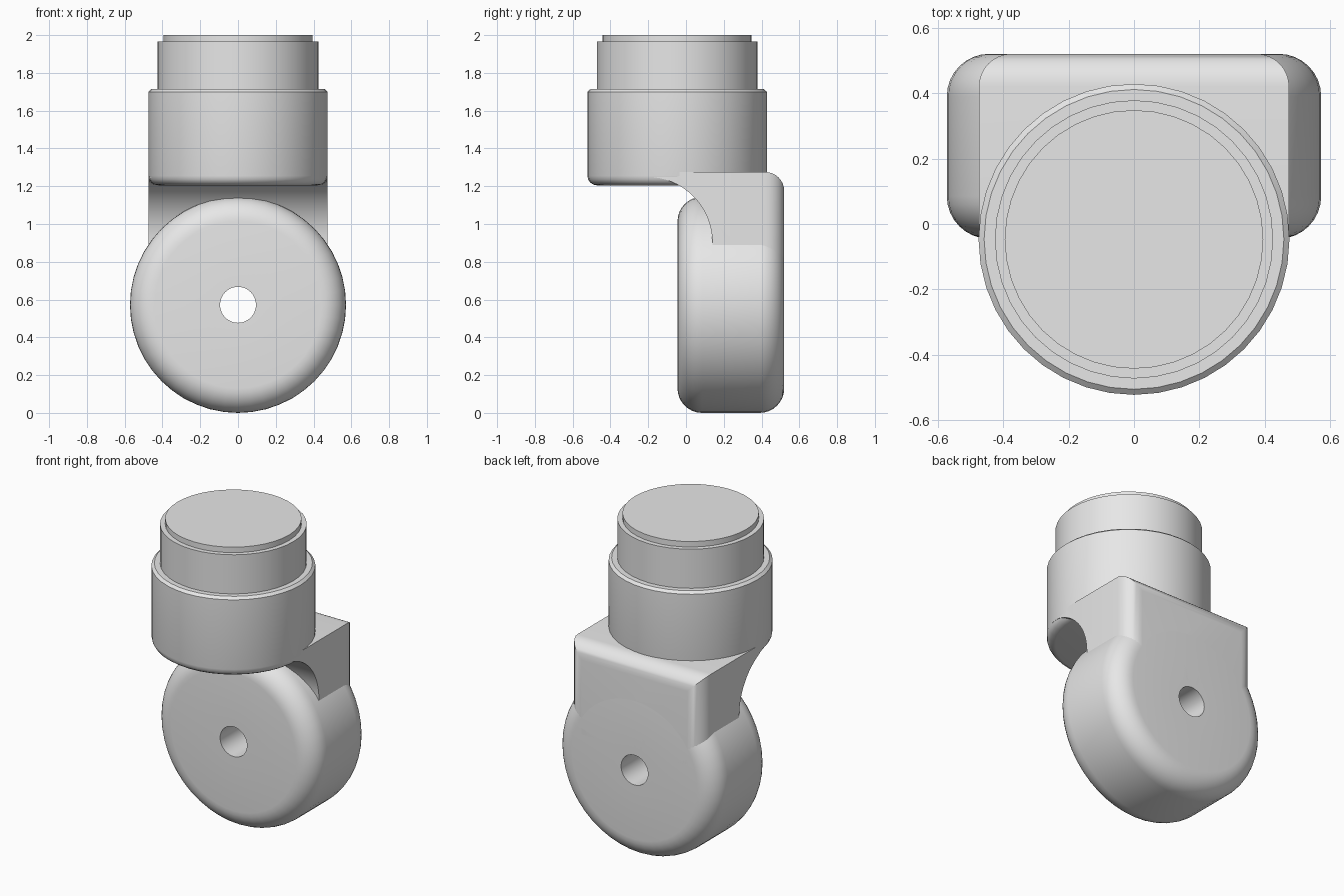
import bpy, bmesh
from math import sin, cos, pi, radians
from mathutils import Vector, Matrix

cube = bpy.data.objects.get("Cube")
if cube:
    bpy.data.objects.remove(cube)

grey = bpy.data.materials.new("plain_grey")
grey.use_nodes = True
colour = (0.8, 0.8, 0.8, 1)
grey.diffuse_color = colour
grey.node_tree.nodes["Principled BSDF"].inputs["Base Color"].default_value = colour


def add_object(name, bm):
    bmesh.ops.recalc_face_normals(bm, faces=bm.faces)
    mesh = bpy.data.meshes.new(name)
    bm.to_mesh(mesh)
    bm.free()
    mesh.materials.append(grey)
    obj = bpy.data.objects.new(name, mesh)
    bpy.context.collection.objects.link(obj)
    return obj


def smooth(obj):
    bpy.ops.object.select_all(action='DESELECT')
    obj.select_set(True)
    bpy.context.view_layer.objects.active = obj
    bpy.ops.object.shade_smooth_by_angle(angle=radians(30))


def arc(cx, cy, r, start, end, steps):
    """Points along an arc, angles in degrees."""
    angles = [radians(start + (end - start) * i / steps) for i in range(steps + 1)]
    return [(cx + r * cos(a), cy + r * sin(a)) for a in angles]


def lathe(name, profile, sides, matrix, closed=False):
    """Spin a (radius, height) profile about its local z axis."""
    bm = bmesh.new()
    verts = [bm.verts.new((r, 0, h)) for r, h in profile]
    edges = [bm.edges.new(pair) for pair in zip(verts, verts[1:])]
    if closed:
        edges.append(bm.edges.new((verts[-1], verts[0])))
    bmesh.ops.spin(bm, geom=verts + edges, axis=(0, 0, 1), cent=(0, 0, 0),
                   angle=2 * pi, steps=sides, use_duplicate=False)
    bmesh.ops.remove_doubles(bm, verts=bm.verts, dist=0.0005)
    bm.transform(matrix)
    obj = add_object(name, bm)
    smooth(obj)
    return obj


def prism(name, points, depth):
    """Extrude a closed outline of 3D points along a vector."""
    bm = bmesh.new()
    face = bm.faces.new([bm.verts.new(p) for p in points])
    new = bmesh.ops.extrude_face_region(bm, geom=[face])["geom"]
    bmesh.ops.translate(bm, vec=Vector(depth),
                        verts=[g for g in new if isinstance(g, bmesh.types.BMVert)])
    return add_object(name, bm)


POST_Y = -0.047
COLLAR_R = 0.475
BACK = 0.52

# Stepped post: rounded collar, neck and thin end cap
post = [(0, 1.205)] + arc(COLLAR_R - 0.05, 1.255, 0.05, -90, 0, 4)
post += [(COLLAR_R, 1.7), (0.458, 1.715), (0.425, 1.715), (0.425, 1.965),
         (0.395, 1.965), (0.395, 2), (0, 2)]
lathe("swivel_post", post, 40, Matrix.Translation((0, POST_Y, 0)))

# Wheel with rounded rims and an open axle hole, spun about y
WHEEL_R, HALF, ROUND, HOLE = 0.572, 0.2825, 0.13, 0.095
rim = WHEEL_R - ROUND
wheel = [(HOLE, -HALF)] + arc(rim, ROUND - HALF, ROUND, -90, 0, 8)
wheel += arc(rim, HALF - ROUND, ROUND, 0, 90, 8) + [(HOLE, HALF)]
lathe("wheel", wheel, 48, Matrix.Translation((0, BACK - HALF, WHEEL_R))
      @ Matrix.Rotation(pi / 2, 4, 'X'), closed=True)

# Bracket: side profile with a wheel-clearance arc, trimmed to a rounded plan
side = [(-0.6, 1.25)] + arc(-0.21, 0.9, 0.35, 90, 0, 16)
side += [(0.14, 0.7), (BACK, 0.7)]
side += arc(BACK - 0.1, 1.175, 0.1, 0, 90, 8) + [(-0.6, 1.275)]
bracket = prism("bracket", [(-0.6, y, z) for y, z in side], (1.2, 0, 0))

w = COLLAR_R - 0.001
plan = arc(0, POST_Y, w, 180, 360, 20)
plan += arc(w - 0.1, BACK - 0.1, 0.1, 0, 90, 8)
plan += arc(0.1 - w, BACK - 0.1, 0.1, 90, 180, 8)
cutter = prism("bracket_plan_cutter", [(x, y, 0.5) for x, y in plan], (0, 0, 1))
cutter.hide_render = True
cutter.hide_set(True)

trim = bracket.modifiers.new("plan_trim", 'BOOLEAN')
trim.operation = 'INTERSECT'
trim.solver = 'EXACT'
trim.object = cutter
bpy.ops.object.select_all(action='DESELECT')
bpy.context.view_layer.objects.active = bracket
bracket.select_set(True)
bpy.ops.object.modifier_apply(modifier=trim.name)
bpy.data.objects.remove(cutter)
smooth(bracket)
